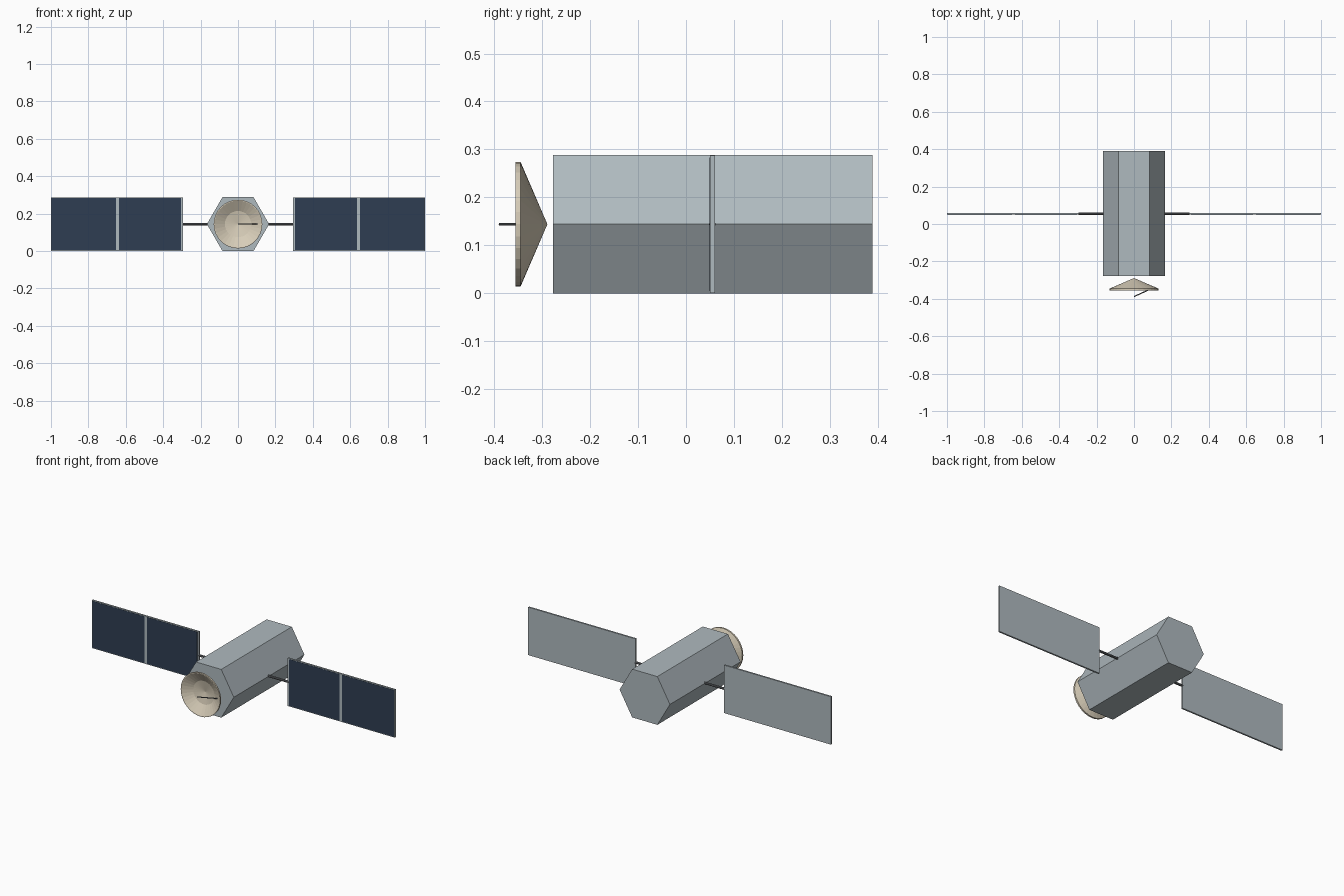
import bpy, bmesh, math
from mathutils import Vector

cube = bpy.data.objects.get("Cube")
if cube:
    bpy.data.objects.remove(cube, do_unlink=True)

MID = 0.144       # height of the long axis
WING_Y = 0.055    # depth position of the wings


def material(name, rgb):
    m = bpy.data.materials.new(name)
    m.use_nodes = True
    m.diffuse_color = (*rgb, 1)
    m.node_tree.nodes["Principled BSDF"].inputs["Base Color"].default_value = (*rgb, 1)
    return m


hull_grey = material("hull grey", (0.43, 0.49, 0.52))
cell_blue = material("cell blue", (0.028, 0.048, 0.085))
dish_cream = material("dish cream", (0.68, 0.61, 0.48))
rod_grey = material("rod grey", (0.14, 0.15, 0.16))


def finish(name, bm, mat):
    bmesh.ops.recalc_face_normals(bm, faces=bm.faces)
    mesh = bpy.data.meshes.new(name)
    bm.to_mesh(mesh)
    bm.free()
    mesh.materials.append(mat)
    obj = bpy.data.objects.new(name, mesh)
    bpy.context.scene.collection.objects.link(obj)
    return obj


def rod(name, start, end, radius, sides, mat):
    start, end = Vector(start), Vector(end)
    axis = end - start
    bm = bmesh.new()
    bmesh.ops.create_cone(bm, cap_ends=True, segments=sides, radius1=radius,
                          radius2=radius, depth=axis.length)
    bm.transform(axis.to_track_quat('Z', 'Y').to_matrix().to_4x4())
    bmesh.ops.translate(bm, vec=(start + end) / 2, verts=bm.verts)
    return finish(name, bm, mat)


def box(name, low, high, mat):
    low, high = Vector(low), Vector(high)
    bm = bmesh.new()
    bmesh.ops.create_cube(bm, size=1)
    bmesh.ops.scale(bm, vec=high - low, verts=bm.verts)
    bmesh.ops.translate(bm, vec=(low + high) / 2, verts=bm.verts)
    return finish(name, bm, mat)


def hexagonal_body():
    bm = bmesh.new()
    r = MID / math.cos(math.pi / 6)
    ring = [bm.verts.new((r * math.cos(i * math.pi / 3), -0.277,
                          MID + r * math.sin(i * math.pi / 3))) for i in range(6)]
    face = bm.faces.new(ring)
    back = bmesh.ops.extrude_face_region(bm, geom=[face])["geom"]
    moved = [v for v in back if isinstance(v, bmesh.types.BMVert)]
    bmesh.ops.translate(bm, vec=(0, 0.666, 0), verts=moved)
    return finish("body", bm, hull_grey)


def dish():
    # (radius, y) from the back tip, over the lip, into the bowl
    profile = [(0, -0.289), (0.13, -0.345), (0.13, -0.355), (0.125, -0.355),
               (0.07, -0.322), (0, -0.308)]
    bm = bmesh.new()
    verts = [bm.verts.new((r, y, MID)) for r, y in profile]
    edges = [bm.edges.new(pair) for pair in zip(verts, verts[1:])]
    bmesh.ops.spin(bm, geom=verts + edges, cent=(0, 0, MID), axis=(0, 1, 0),
                   angle=math.tau, steps=32)
    bmesh.ops.remove_doubles(bm, verts=bm.verts, dist=0.0001)
    return finish("dish", bm, dish_cream)


hexagonal_body()
dish()
rod("dish_feed", (0, -0.388, MID), (0.11, -0.338, MID), 0.003, 8, rod_grey)

# Wings: strut, panel and two cell plates on each side
for side, s in (("left", 1), ("right", -1)):
    rod(side + "_strut", (s * 0.15, WING_Y, MID), (s * 0.297, WING_Y, MID),
        0.007, 8, rod_grey)

    def plate(name, x0, x1, y0, y1, margin, mat):
        a, b = sorted((s * x0, s * x1))
        box(side + name, (a, y0, margin), (b, y1, 2 * MID - margin), mat)

    plate("_panel", 0.293, 1.0, WING_Y - 0.005, WING_Y + 0.005, 0.001, hull_grey)
    for name, x0, x1 in (("_inner_cells", 0.304, 0.637), ("_outer_cells", 0.651, 0.996)):
        plate(name, x0, x1, WING_Y - 0.006, WING_Y - 0.004, 0.005, cell_blue)
